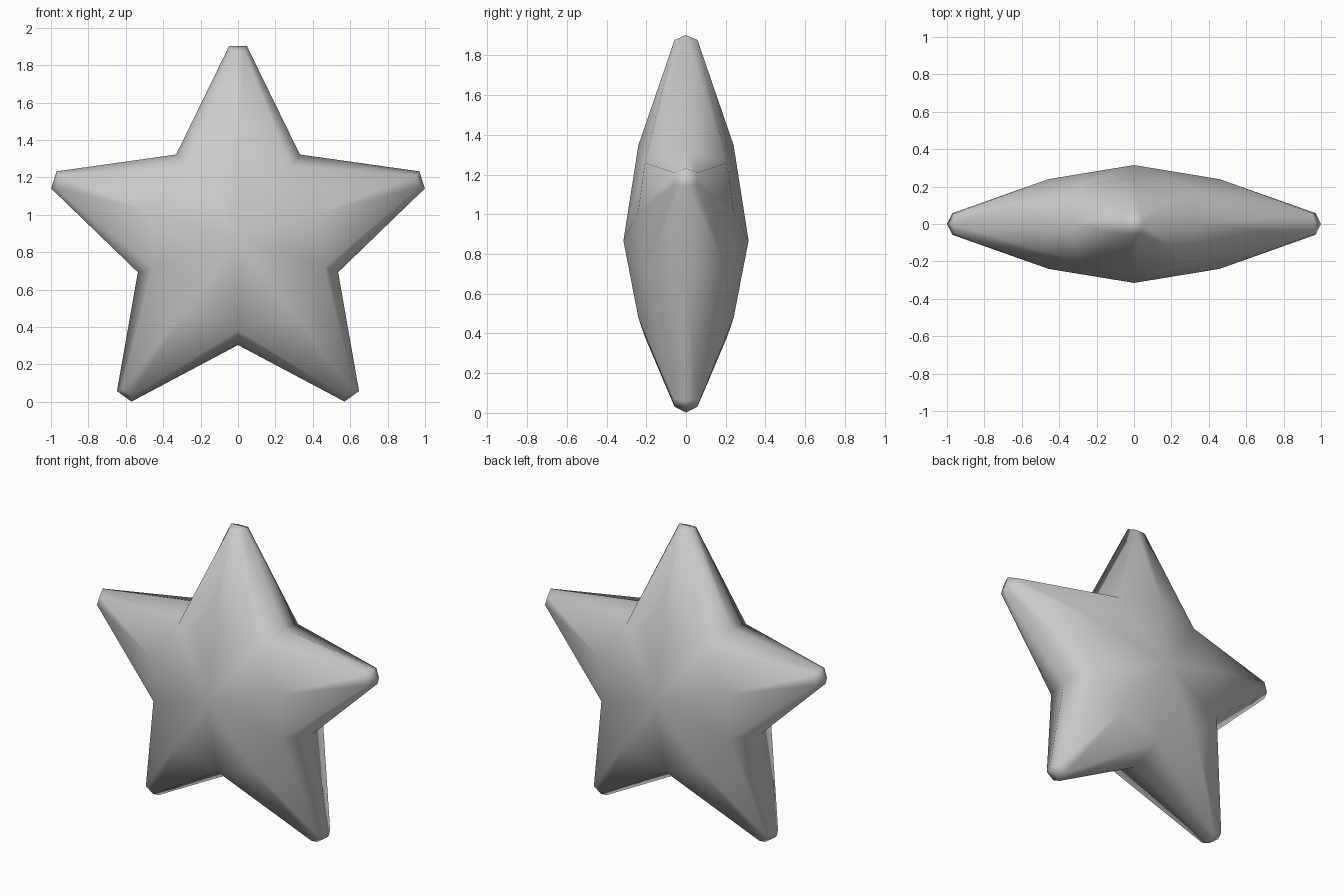
import bpy, bmesh, math
from mathutils import Vector

cube = bpy.data.objects.get("Cube")
if cube:
    bpy.data.objects.remove(cube, do_unlink=True)

ARMS = 5
CENTRE = Vector((0, 0, 0.867))

bm = bmesh.new()


def point(angle, radius, depth, offset=0.0):
    """Vertex at a radius along an arm, moved sideways by offset."""
    along = Vector((math.cos(angle), 0, math.sin(angle)))
    across = Vector((-along.z, 0, along.x))
    return bm.verts.new(CENTRE + along * radius + across * offset + Vector((0, depth, 0)))


arm_angles = [math.pi / 2 + i * math.tau / ARMS for i in range(ARMS)]
half = math.pi / ARMS

# Outline in the middle plane: paired tip corners and the notches between arms
rim_tips = [(point(a, 1.035, 0, -0.048), point(a, 1.035, 0, 0.048)) for a in arm_angles]
rim_notches = [point(a + half, 0.563, 0) for a in arm_angles]

# Puffed front and back
for side in (-1, 1):
    apex = point(0, 0, side * 0.315)
    ridges = [point(a, 0.48, side * 0.24) for a in arm_angles]
    notches = [point(a + half, 0.485, side * 0.207) for a in arm_angles]
    tips = [(point(a, 1.01, side * 0.058, -0.032), point(a, 1.01, side * 0.058, 0.032))
            for a in arm_angles]
    for i in range(ARMS):
        before, after = notches[i - 1], notches[i]
        rim_before, rim_after = rim_notches[i - 1], rim_notches[i]
        ridge, (t0, t1), (r0, r1) = ridges[i], tips[i], rim_tips[i]
        for face in ((apex, before, ridge), (apex, ridge, after),
                     (before, t0, ridge), (ridge, t0, t1), (ridge, t1, after),
                     (before, rim_before, r0, t0), (t1, r1, rim_after, after),
                     (t0, r0, r1, t1)):
            bm.faces.new(face)

bmesh.ops.recalc_face_normals(bm, faces=bm.faces)
for face in bm.faces:
    face.smooth = True

mesh = bpy.data.meshes.new("star")
bm.to_mesh(mesh)
bm.free()
star = bpy.data.objects.new("star", mesh)
bpy.context.collection.objects.link(star)

# Plain light grey
grey = bpy.data.materials.new("light grey")
grey.use_nodes = True
colour = (0.6, 0.6, 0.6, 1)
grey.diffuse_color = colour
grey.node_tree.nodes["Principled BSDF"].inputs["Base Color"].default_value = colour
mesh.materials.append(grey)
